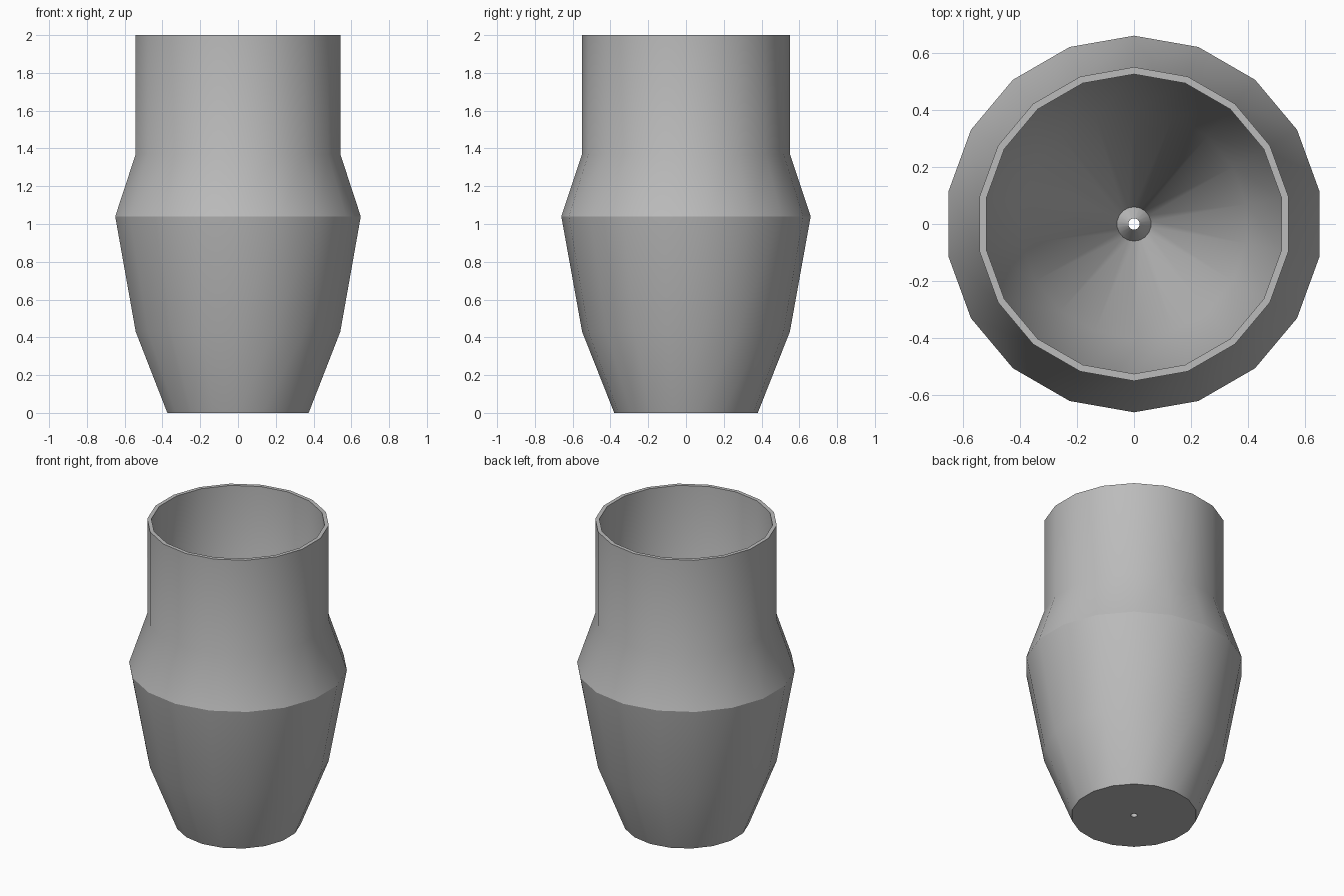
import bpy
import bmesh
import math

cube = bpy.data.objects.get("Cube")
if cube:
    bpy.data.objects.remove(cube, do_unlink=True)

SIDES = 18

# Single grey clay colour
clay = bpy.data.materials.new("grey clay")
clay.use_nodes = True
colour = (0.5, 0.5, 0.5, 1)
clay.diffuse_color = colour
clay.node_tree.nodes["Principled BSDF"].inputs["Base Color"].default_value = colour


def lathe(name, profile, material):
    """Turn a closed (radius, height) outline around z."""
    bm = bmesh.new()
    rings = []
    for radius, z in profile:
        ring = []
        for i in range(SIDES):
            a = math.pi / 2 + math.tau * i / SIDES
            ring.append(bm.verts.new((radius * math.cos(a), radius * math.sin(a), z)))
        rings.append(ring)
    for low, high in zip(rings, rings[1:] + rings[:1]):
        for i in range(SIDES):
            j = (i + 1) % SIDES
            bm.faces.new((low[i], low[j], high[j], high[i]))
    bmesh.ops.recalc_face_normals(bm, faces=bm.faces)
    mesh = bpy.data.meshes.new(name)
    bm.to_mesh(mesh)
    bm.free()
    mesh.materials.append(material)
    obj = bpy.data.objects.new(name, mesh)
    bpy.context.collection.objects.link(obj)
    return obj


# Outer wall from the drain hole up to the rim
outer = [(0.02, 0), (0.38, 0), (0.55, 0.43), (0.66, 1.04), (0.55, 1.37), (0.55, 2)]
# Inner wall down to the raised collar around the drain hole
inner = [(0.525, 2), (0.525, 1.37), (0.4, 1.05), (0.06, 0.06), (0.02, 0.12)]

vase = lathe("vase", outer + inner, clay)
bpy.ops.object.select_all(action='DESELECT')
vase.select_set(True)
bpy.context.view_layer.objects.active = vase
bpy.ops.object.shade_smooth_by_angle(angle=math.radians(25))
